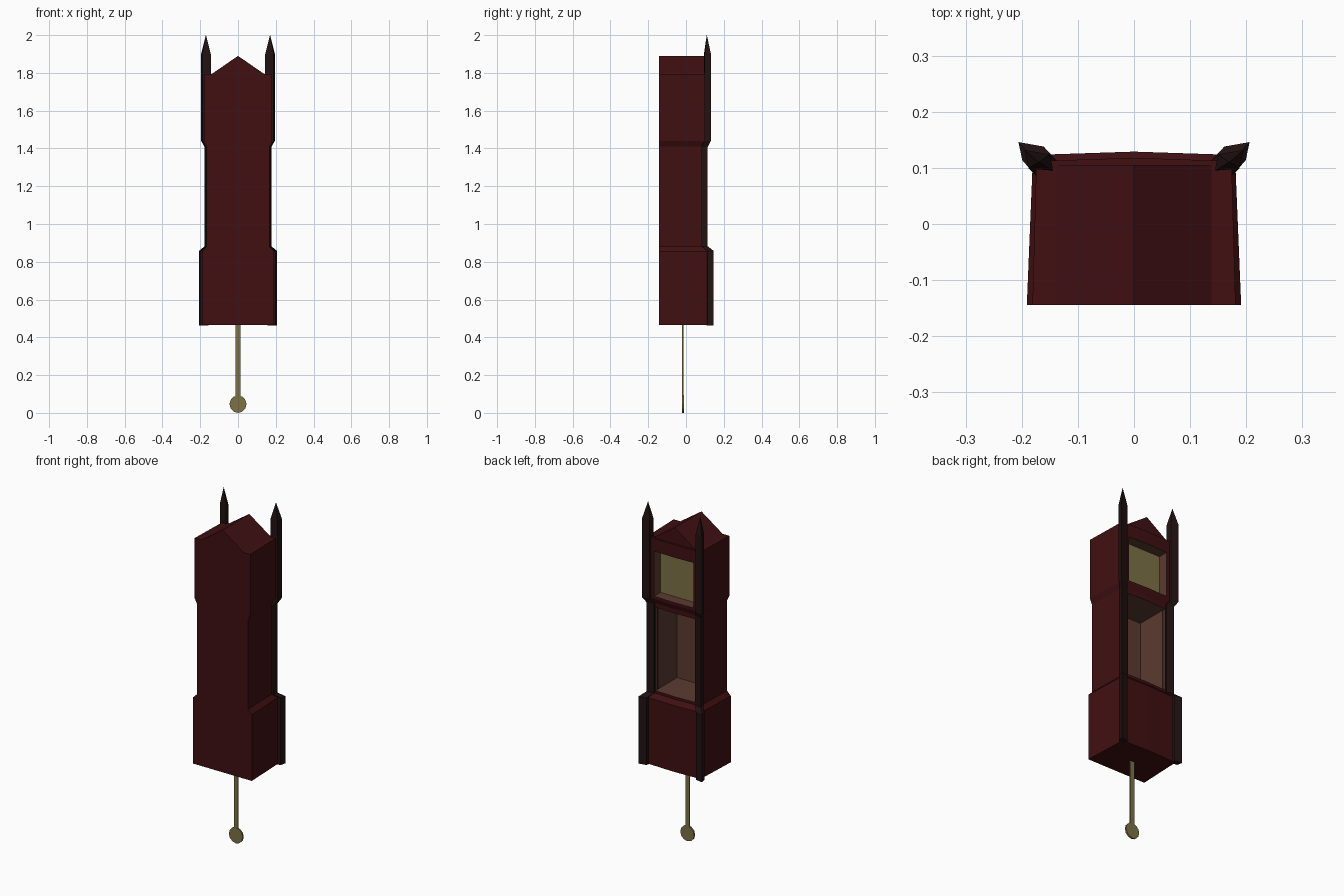
import bpy, bmesh, math

if "Cube" in bpy.data.objects:
    bpy.data.objects.remove(bpy.data.objects["Cube"])


def material(name, color):
    m = bpy.data.materials.new(name)
    m.diffuse_color = (*color, 1)
    m.use_nodes = True
    m.node_tree.nodes["Principled BSDF"].inputs["Base Color"].default_value = m.diffuse_color
    return m


RED = material("dark_red_wood", (0.052, 0.005, 0.006))
DARK = material("black_brown_wood", (0.016, 0.006, 0.006))
BROWN = material("inner_brown_wood", (0.105, 0.043, 0.030))
BRASS = material("dull_brass", (0.20, 0.165, 0.060))


def make(name, bm, mat):
    bmesh.ops.recalc_face_normals(bm, faces=bm.faces)
    me = bpy.data.meshes.new(name)
    bm.to_mesh(me)
    bm.free()
    ob = bpy.data.objects.new(name, me)
    me.materials.append(mat)
    bpy.context.collection.objects.link(ob)
    return ob


def loft(name, rings, mat):
    """Join rings of equal point count and cap both ends."""
    bm = bmesh.new()
    rows = [[bm.verts.new(p) for p in r] for r in rings]
    n = len(rows[0])
    for a, b in zip(rows, rows[1:]):
        for i in range(n):
            j = (i + 1) % n
            bm.faces.new((a[i], a[j], b[j], b[i]))
    bm.faces.new(rows[0][::-1])
    bm.faces.new(rows[-1])
    return make(name, bm, mat)


def box(name, x0, x1, y0, y1, z0, z1, mat):
    return loft(name, [[(x0, y0, z), (x1, y0, z), (x1, y1, z), (x0, y1, z)]
                       for z in (z0, z1)], mat)


# Case: base, waist and hood; (z, back half width, front half width, front y)
case_steps = [(0.465, 0.191, 0.180, 0.123), (0.855, 0.191, 0.180, 0.123),
              (0.880, 0.166, 0.160, 0.100), (1.410, 0.166, 0.160, 0.100),
              (1.440, 0.181, 0.174, 0.112), (1.795, 0.181, 0.174, 0.112)]
case = loft("clock_case", [[(-b, -0.144, z), (b, -0.144, z), (f, y, z),
                            (0, y + 0.006, z), (-f, y, z)]
                           for z, b, f, y in case_steps], RED)

# Openings for the dial and the waist window
for name, y0, z0, z1 in (("waist_cutter", -0.10, 0.895, 1.385),
                         ("dial_cutter", 0.05, 1.455, 1.72)):
    cutter = box(name, -0.128, 0.128, y0, 0.2, z0, z1, BROWN)
    cutter.hide_render = True
    mod = case.modifiers.new(name, 'BOOLEAN')
    mod.object = cutter
    mod.operation = 'DIFFERENCE'
    mod.solver = 'EXACT'
    mod.material_mode = 'TRANSFER'
    bpy.context.view_layer.objects.active = case
    bpy.ops.object.modifier_apply(modifier=name)
    bpy.data.objects.remove(cutter)

# Gable roof and dial plate
loft("gable_roof", [[(-0.145, y, 1.79), (0.145, y, 1.79), (0, y, 1.89)]
                    for y in (-0.144, 0.105)], RED)
box("dial_plate", -0.127, 0.127, 0.050, 0.056, 1.456, 1.719, BRASS)

# Corner pillars following the case, ending in pointed finials
post_plan = [(0.025, 0.022), (-0.020, 0.014), (-0.026, -0.015), (0.018, -0.011)]
post_steps = [(0.462, 0.181, 0.124), (0.858, 0.181, 0.124),
              (0.882, 0.152, 0.093), (1.408, 0.152, 0.093),
              (1.440, 0.170, 0.110), (1.90, 0.170, 0.110)]
for side, s in (("left", -1), ("right", 1)):
    rings = [[(s * (cx + px), cy + py, z) for px, py in post_plan]
             for z, cx, cy in post_steps]
    rings.append([(s * (0.170 + px * 0.02), 0.110 + py * 0.02, 2.0)
                  for px, py in post_plan])
    loft("corner_pillar_" + side, rings, DARK)

# Pendulum hanging below the case
box("pendulum_rod", -0.013, 0.013, -0.020, -0.012, 0.08, 0.50, BRASS)
loft("pendulum_bob", [[(0.045 * math.cos(a), y, 0.046 + 0.045 * math.sin(a) * 1.02)
                       for a in [math.tau * i / 12 for i in range(12)]]
                      for y in (-0.021, -0.011)], BRASS)
